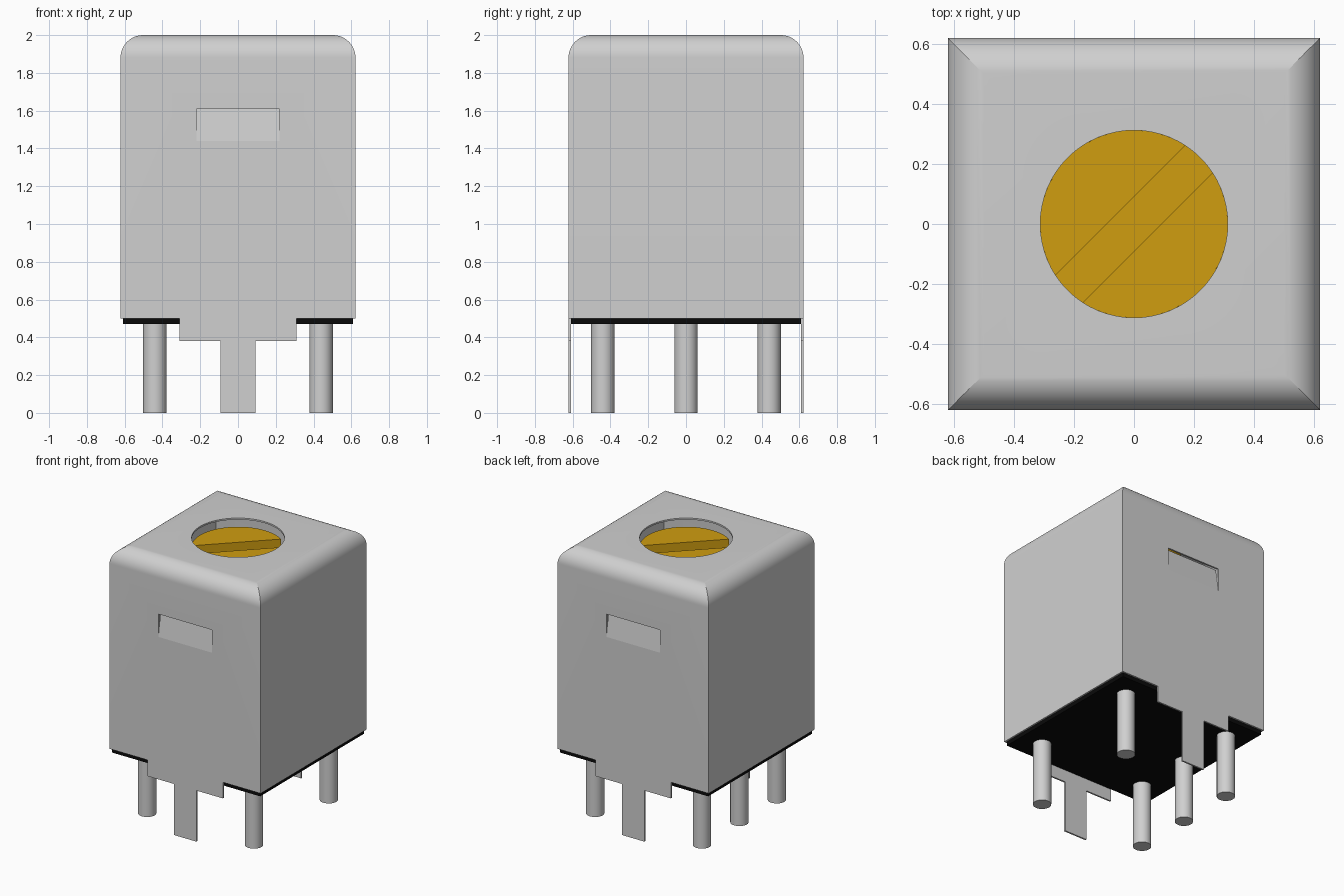
import bpy, bmesh
from math import sin, cos, pi, radians, asin
from mathutils import Vector

if "Cube" in bpy.data.objects:
    bpy.data.objects.remove(bpy.data.objects["Cube"], do_unlink=True)

HALF, TOP, SKIRT, ROUND = 0.622, 2.0, 0.5, 0.12
WALL, HOLE = 0.012, 0.313


def material(name, rgb):
    m = bpy.data.materials.new(name)
    m.use_nodes = True
    m.diffuse_color = (*rgb, 1)
    m.node_tree.nodes["Principled BSDF"].inputs["Base Color"].default_value = (*rgb, 1)
    return m


metal = material("light grey metal", (0.63, 0.63, 0.63))
brass = material("golden brass", (0.63, 0.34, 0.005))
plastic = material("black plastic", (0.003, 0.003, 0.003))


def finish(bm, name, mat, angle, thickness=0):
    mesh = bpy.data.meshes.new(name)
    bm.to_mesh(mesh)
    bm.free()
    ob = bpy.data.objects.new(name, mesh)
    bpy.context.collection.objects.link(ob)
    mesh.materials.append(mat)
    bpy.ops.object.select_all(action="DESELECT")
    ob.select_set(True)
    bpy.context.view_layer.objects.active = ob
    if thickness:
        mod = ob.modifiers.new("sheet", "SOLIDIFY")
        mod.thickness, mod.offset = thickness, -1
        mod.use_even_offset = True
        bpy.ops.object.modifier_apply(modifier=mod.name)
    bpy.ops.object.shade_smooth_by_angle(angle=radians(angle))
    return ob


def prism(bm, outline, z0, z1):
    """Closed upright prism over a 2D outline."""
    low = [bm.verts.new((x, y, z0)) for x, y in outline]
    high = [bm.verts.new((x, y, z1)) for x, y in outline]
    bm.faces.new(low[::-1])
    bm.faces.new(high)
    n = len(low)
    for i in range(n):
        j = (i + 1) % n
        bm.faces.new((low[i], low[j], high[j], high[i]))


def arc(r, a0, a1, n, cx=0, cy=0):
    return [(cx + r * cos(a0 + (a1 - a0) * i / n),
             cy + r * sin(a0 + (a1 - a0) * i / n)) for i in range(n + 1)]


def circle(r, n, cx=0, cy=0):
    return arc(r, 0, 2 * pi, n, cx, cy)[:-1]


def loop_edges(bm, points):
    vs = [bm.verts.new(p) for p in points]
    return [bm.edges.new((vs[i], vs[(i + 1) % len(vs)])) for i in range(len(vs))]


def fill(bm, loops, normal):
    edges = [e for pts in loops for e in loop_edges(bm, pts)]
    bmesh.ops.triangle_fill(bm, edges=edges, use_beauty=True,
                            use_dissolve=False, normal=normal)


def square(h, z):
    return [(-h, -h, z), (h, -h, z), (h, h, z), (-h, h, z)]


# Shield can: sheet metal shell with rounded, mitred top edges
bm = bmesh.new()
spring = TOP - ROUND
rings = [square(HALF - ROUND + px, spring + pz)
         for px, pz in arc(ROUND, 0, pi / 2, 16)]
for a, b in zip(rings, rings[1:]):
    for i in range(4):
        j = (i + 1) % 4
        bm.faces.new([bm.verts.new(p) for p in (a[i], a[j], b[j], b[i])])

# Top with round adjustment hole
fill(bm, [rings[-1], [(x, y, TOP) for x, y in circle(HOLE, 64)]], Vector((0, 0, 1)))

# Plain side walls
for s in (-1, 1):
    bm.faces.new([bm.verts.new((s * HALF, y, z)) for y, z in
                  ((-HALF, SKIRT), (HALF, SKIRT), (HALF, spring), (-HALF, spring))])

# Front and back walls with solder tab and pushed-in clip
half_outline = [(HALF, spring), (HALF, SKIRT), (0.31, SKIRT),
                (0.31, 0.38), (0.093, 0.38), (0.093, 0)]
outline = half_outline + [(-x, z) for x, z in reversed(half_outline)]
clip_w, clip_low, clip_high, clip_depth = 0.22, 1.44, 1.61, 0.025
window = [(-clip_w, clip_low), (clip_w, clip_low), (clip_w, clip_high), (-clip_w, clip_high)]
for s in (-1, 1):
    fill(bm, [[(x, s * HALF, z) for x, z in pts] for pts in (outline, window)],
         Vector((0, s, 0)))
    bm.faces.new([bm.verts.new((x, s * (HALF - (clip_depth if z == clip_high else 0)), z))
                  for x, z in window])
bmesh.ops.remove_doubles(bm, verts=bm.verts, dist=0.0001)
bmesh.ops.recalc_face_normals(bm, faces=bm.faces)
top_face = max(bm.faces, key=lambda f: f.calc_center_median().z)
if top_face.normal.z < 0:
    bmesh.ops.reverse_faces(bm, faces=bm.faces)
finish(bm, "shield_can", metal, 7, WALL)

# Base plate closing the bottom of the can
bm = bmesh.new()
inner = HALF - WALL - 0.001
prism(bm, [(x, y) for x, y, z in square(inner, 0)], 0.47, 0.56)
finish(bm, "base_plate", plastic, 30)

# Tuning screw: core with two raised segments leaving a diagonal slot
bm = bmesh.new()
r, head, floor = HOLE, 1.935, 1.82
prism(bm, circle(r, 64), 0.56, floor)
edge = asin(0.064 / r)
for turn in (pi / 4, pi * 5 / 4):
    prism(bm, arc(r, turn + edge, turn + pi - edge, 32), floor, head)
finish(bm, "tuning_screw", brass, 30)

# Five terminal pins: three along one side, two along the other
pitch = 0.44
for i, (px, py) in enumerate([(-1, -1), (-1, 0), (-1, 1), (1, -1), (1, 1)]):
    bm = bmesh.new()
    prism(bm, circle(0.062, 32, px * pitch, py * pitch), 0, 0.5)
    finish(bm, f"terminal_pin_{i + 1}", metal, 30)
